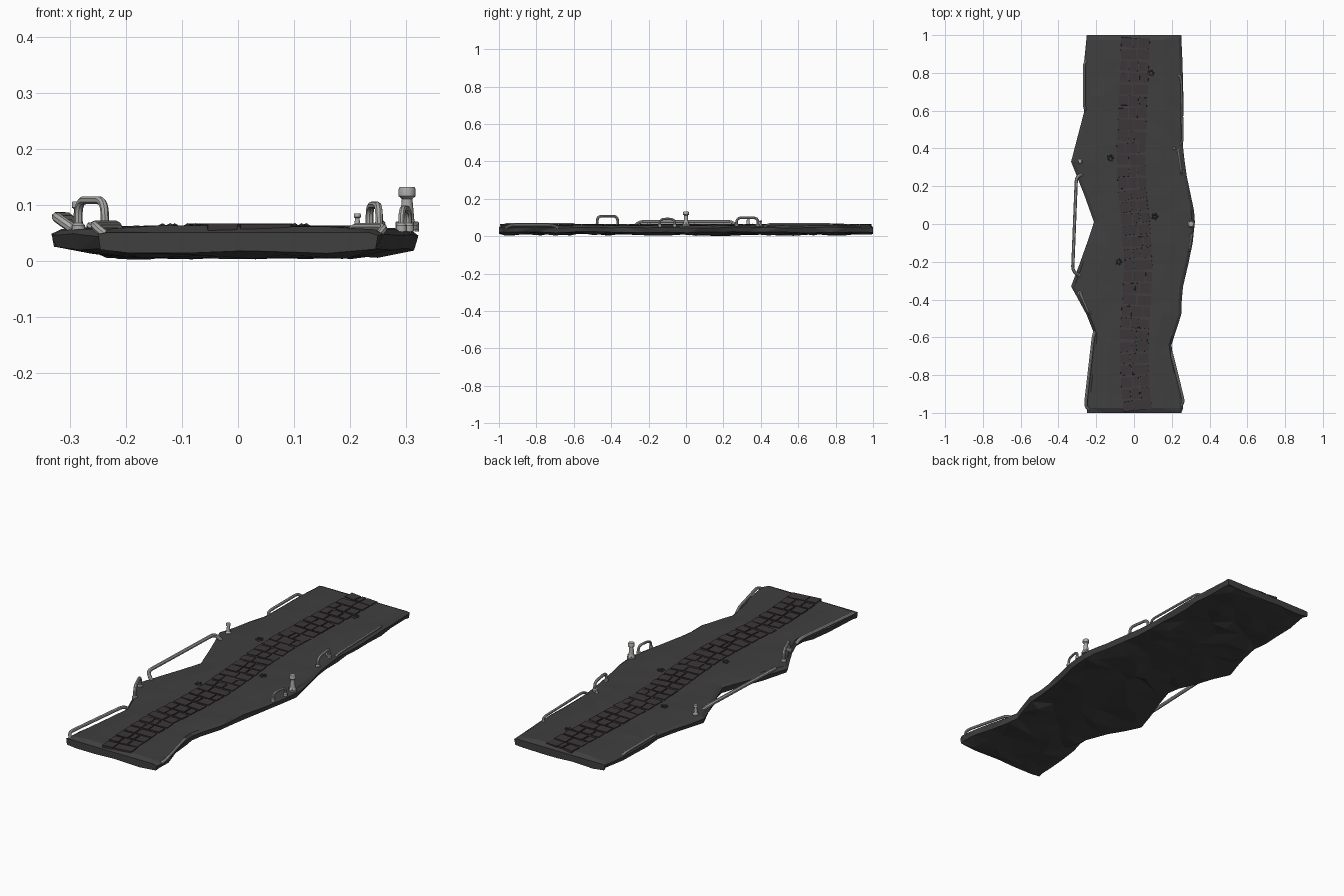
import bpy, bmesh, math, random
from mathutils import Vector, Matrix

if "Cube" in bpy.data.objects:
    bpy.data.objects.remove(bpy.data.objects["Cube"])
random.seed(4)
rnd = random.uniform


def mat(name, c):
    m = bpy.data.materials.new(name)
    m.diffuse_color = (*c, 1)
    m.use_nodes = True
    m.node_tree.nodes["Principled BSDF"].inputs["Base Color"].default_value = m.diffuse_color
    return m


STONE = mat("dark_stone", (0.05, 0.05, 0.05))
BRICK = mat("brick", (0.045, 0.037, 0.040))
METAL = mat("metal", (0.40, 0.40, 0.39))


def finish(name, bm, material, smooth=False):
    bmesh.ops.recalc_face_normals(bm, faces=bm.faces)
    me = bpy.data.meshes.new(name)
    bm.to_mesh(me)
    bm.free()
    ob = bpy.data.objects.new(name, me)
    bpy.context.collection.objects.link(ob)
    me.materials.append(material)
    for p in me.polygons:
        p.use_smooth = smooth
    return ob


def lerp(table, y):
    for (y0, x0), (y1, x1) in zip(table, table[1:]):
        if y <= y1:
            return x0 + (x1 - x0) * (y - y0) / (y1 - y0)
    return table[-1][1]


# Outline of the slab as (y, x) for each side
LEFT = [(-1, -.25), (-.9, -.245), (-.59, -.207), (-.5, -.24), (-.33, -.333), (-.15, -.265),
        (.01, -.212), (.15, -.262), (.33, -.333), (.59, -.265), (.85, -.265), (1, -.25)]
RIGHT = [(-1, .25), (-.96, .266), (-.65, .195), (-.48, .25), (-.35, .255), (-.21, .288), (-.03, .325),
         (.07, .318), (.25, .28), (.4, .258), (.65, .262), (.85, .257), (1, .25)]

# Rock slab: lofted cross-sections with a flat top and lumpy underside
YS = [-1, -.975, -.9, -.8, -.7, -.64, -.59, -.48, -.4, -.33, -.21, -.1, .01, .07,
      .15, .25, .33, .42, .5, .59, .68, .77, .86, .975, 1]
bm = bmesh.new()
rings = []
for i, y in enumerate(YS):
    end = i in (0, len(YS) - 1)
    l, r = lerp(LEFT, y), lerp(RIGHT, y)
    w = r - l
    pts = []
    for t in (.03, .2, .4, .6, .8, .97):
        edge = t in (.03, .97)
        z = .050 if end else (.056 if edge else .062) + rnd(-.002, .001)
        pts.append((l + w * t, y, z))
    pts += [(r, y, .046 + rnd(-.003, .003)), (r - rnd(.003, .015), y, .021 + rnd(-.003, .004))]
    for t in (.86, .68, .5, .32, .14):
        z = rnd(.012, .019) if end else rnd(.002, .019)
        pts.append((l + w * (t + rnd(-.05, .05)), y + (0 if end else rnd(-.025, .025)), z))
    pts += [(l + rnd(.003, .015), y, .021 + rnd(-.003, .004)), (l, y, .046 + rnd(-.003, .003))]
    rings.append([bm.verts.new(p) for p in pts])
for a, b in zip(rings, rings[1:]):
    for k in range(len(a)):
        n = (k + 1) % len(a)
        bm.faces.new((a[k], a[n], b[n], b[k]))
bm.faces.new(rings[0])
bm.faces.new(rings[-1])
bmesh.ops.triangulate(bm, faces=bm.faces)
finish("rock_slab", bm, STONE)

# Winding brick path: rows of two or three uneven bricks
CENTRE = [(-1, .02), (-.8, .003), (-.6, 0), (-.4, .015), (-.2, .022), (0, .008),
          (.2, -.01), (.4, -.015), (.7, -.003), (1, .01)]
bm = bmesh.new()
ROWS = 32
pitch = 1.98 / ROWS
for i in range(ROWS):
    y = -.99 + pitch * (i + .5)
    cx = lerp(CENTRE, y)
    slope = (lerp(CENTRE, y + .05) - lerp(CENTRE, y - .05)) / .1
    rot = Matrix.Rotation(-math.atan(slope) + rnd(-.05, .05), 4, 'Z')
    a, b = rnd(-.035, -.01), rnd(.01, .04)
    cuts = [-.078, a, b, .078] if i % 3 else [-.078, rnd(-.02, .02), .078]
    for x0, x1 in zip(cuts, cuts[1:]):
        size = (x1 - x0 - .006, pitch - rnd(.006, .014), .014)
        m = (Matrix.Translation((cx, y, .0585 + rnd(-.001, .001))) @ rot
             @ Matrix.Translation(((x0 + x1) / 2, 0, 0)) @ Matrix.Rotation(rnd(-.03, .03), 4, 'Z')
             @ Matrix.Diagonal((*size, 1)))
        v = bmesh.ops.create_cube(bm, size=1, matrix=m)['verts']
        for p in v:
            p.co += Vector((rnd(-.002, .002), rnd(-.002, .002), 0))
finish("brick_path", bm, BRICK)

# Small pebble clusters beside the path
bm = bmesh.new()
for x, y in ((.09, .8), (-.125, .35), (.11, .04), (-.08, -.2)):
    for k in range(5):
        ang = k * math.tau / 5
        s = rnd(.006, .010)
        m = (Matrix.Translation((x + .012 * math.cos(ang), y + .012 * math.sin(ang), .060))
             @ Matrix.Rotation(rnd(0, 3), 4, 'Z') @ Matrix.Diagonal((s, s, .007, 1)))
        bmesh.ops.create_icosphere(bm, subdivisions=1, radius=1, matrix=m)
finish("pebbles", bm, BRICK)


# Bent metal pipes
def rail(name, pts, radius, bend=.03):
    pts = [Vector(p) for p in pts]
    path = [pts[0]]
    for a, b, c in zip(pts, pts[1:], pts[2:]):
        p = b + (a - b).normalized() * min(bend, (a - b).length * .49)
        q = b + (c - b).normalized() * min(bend, (c - b).length * .49)
        for k in range(7):
            t = k / 6
            path.append(p * (1 - t) ** 2 + b * 2 * t * (1 - t) + q * t * t)
    path.append(pts[-1])
    cu = bpy.data.curves.new(name, 'CURVE')
    cu.dimensions = '3D'
    cu.bevel_depth = radius
    cu.bevel_resolution = 2
    cu.use_fill_caps = True
    s = cu.splines.new('POLY')
    s.points.add(len(path) - 1)
    for sp, p in zip(s.points, path):
        sp.co = (*p, 1)
    ob = bpy.data.objects.new(name, cu)
    bpy.context.collection.objects.link(ob)
    cu.materials.append(METAL)
    bpy.ops.object.select_all(action='DESELECT')
    ob.select_set(True)
    bpy.context.view_layer.objects.active = ob
    bpy.ops.object.convert(target='MESH')
    bpy.ops.object.shade_smooth_by_angle()


# Turned posts, flanges and valve knobs from a (radius, z) profile
def lathe(name, x, y, profile, n=16):
    bm = bmesh.new()
    rs = [[bm.verts.new((x + r * math.cos(k * math.tau / n), y + r * math.sin(k * math.tau / n), z))
           for k in range(n)] for r, z in profile]
    for a, b in zip(rs, rs[1:]):
        for k in range(n):
            bm.faces.new((a[k], a[(k + 1) % n], b[(k + 1) % n], b[k]))
    bm.faces.new(rs[0])
    bm.faces.new(rs[-1])
    ob = finish(name, bm, METAL)
    bpy.ops.object.select_all(action='DESELECT')
    ob.select_set(True)
    bpy.context.view_layer.objects.active = ob
    bpy.ops.object.shade_smooth_by_angle()


# Arches: upright hoops with a flange at each foot
def arch(name, p, q, top, radius):
    rail(name, [(*p, .05), (*p, top), (*q, top), (*q, .05)], radius)
    for k, (x, y) in enumerate((p, q)):
        lathe(f"{name}_foot_{k}", x, y, [(radius * 1.6, .052), (radius * 1.6, .063), (radius, .067)])


arch("arch_left", (-.285, -.365), (-.238, -.475), .108, .0075)
arch("arch_right_back", (.235, .385), (.252, .27), .099, .007)
arch("arch_right_front", (.305, -.06), (.292, -.14), .093, .006)

# Long side rails
rail("rail_left_middle", [(-.275, .262, .05), (-.305, .25, .078), (-.325, -.25, .078), (-.285, -.275, .05)], .009)
rail("rail_left_front", [(-.208, -.57, .045), (-.216, -.60, .064), (-.258, -.965, .064), (-.235, -.985, .045)], .008)
rail("rail_left_back", [(-.25, .60, .045), (-.264, .615, .062), (-.264, .85, .062), (-.25, .865, .045)], .007)
rail("rail_right_back", [(.232, .79, .05), (.25, .775, .066), (.258, .44, .066), (.245, .42, .05)], .006)
rail("rail_right_front", [(.2, -.685, .045), (.206, -.71, .06), (.263, -.94, .06), (.25, -.965, .045)], .007)


# Capped posts
def post(name, x, y, top, s):
    b = .055
    h = top - b
    lathe(name, x, y, [(.020 * s, b), (.020 * s, b + .10 * h), (.013 * s, b + .22 * h), (.0095 * s, b + .72 * h),
                       (.015 * s, b + .78 * h), (.015 * s, b + .95 * h), (.013 * s, top)])


post("post_right", .302, 0, .132, 1)
post("post_left", -.286, .332, .106, .7)
post("post_small", .213, .4, .084, .42)
# Bolts around the main post
for k in range(6):
    a = k * math.tau / 6
    lathe(f"bolt_{k}", .302 + .017 * math.cos(a), .017 * math.sin(a), [(.004, .052), (.004, .068), (.002, .070)], 6)
